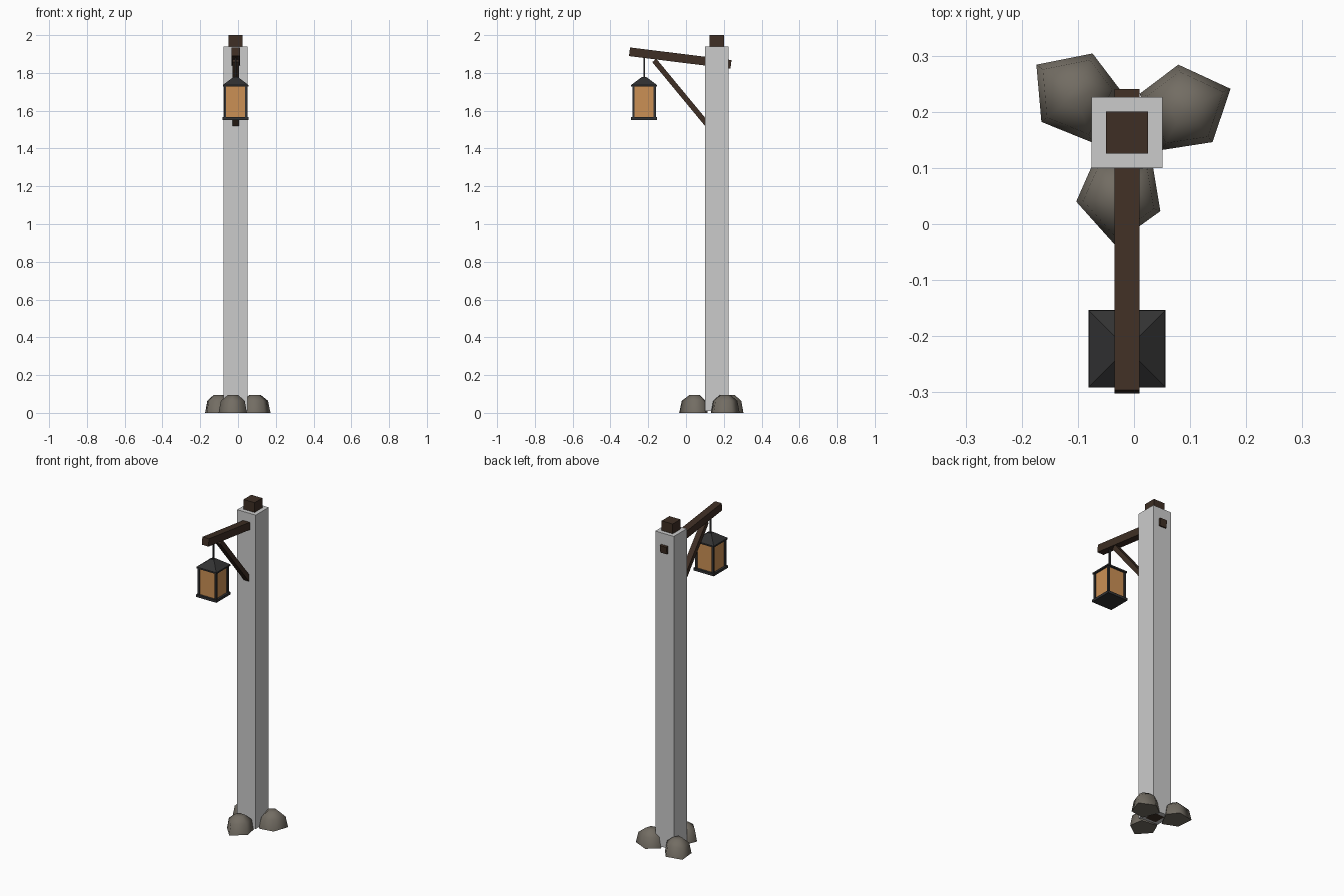
import bpy, bmesh, math
from mathutils import Vector, Matrix

if "Cube" in bpy.data.objects:
    bpy.data.objects.remove(bpy.data.objects["Cube"])


def mat(name, r, g, b):
    m = bpy.data.materials.new(name)
    m.diffuse_color = (r, g, b, 1)
    m.use_nodes = True
    m.node_tree.nodes["Principled BSDF"].inputs["Base Color"].default_value = m.diffuse_color
    return m


GREY = mat("pale_grey", 0.60, 0.60, 0.60)
WOOD = mat("dark_wood", 0.049, 0.028, 0.018)
METAL = mat("dark_metal", 0.032, 0.032, 0.033)
GLASS = mat("amber_glass", 0.60, 0.28, 0.09)
STONE = mat("stone", 0.17, 0.152, 0.125)

CX, PY, LY = -0.0125, 0.163, -0.222   # shared x centre, post y, lantern y


def finish(name, bm, material):
    bmesh.ops.recalc_face_normals(bm, faces=bm.faces[:])
    me = bpy.data.meshes.new(name)
    bm.to_mesh(me)
    bm.free()
    me.materials.append(material)
    ob = bpy.data.objects.new(name, me)
    bpy.context.collection.objects.link(ob)
    return ob


def box(name, centre, size, material, tilt=0.0):
    bm = bmesh.new()
    m = (Matrix.Translation(centre) @ Matrix.Rotation(tilt, 4, 'X')
         @ Matrix.Diagonal((*size, 1)))
    bmesh.ops.create_cube(bm, size=1, matrix=m)
    return finish(name, bm, material)


def beam(name, a, b, width, thick, material):
    """Square timber between two (y, z) points."""
    dy, dz = b[0] - a[0], b[1] - a[1]
    return box(name, (CX, (a[0] + b[0]) / 2, (a[1] + b[1]) / 2),
               (width, math.hypot(dy, dz), thick), material, math.atan2(dz, dy))


def loft(name, rings, material):
    """Closed solid through rings of points."""
    bm = bmesh.new()
    vs = [[bm.verts.new(p) for p in r] for r in rings]
    n = len(vs[0])
    for lo, hi in zip(vs, vs[1:]):
        for i in range(n):
            j = (i + 1) % n
            bm.faces.new((lo[i], lo[j], hi[j], hi[i]))
    bm.faces.new(vs[0])
    bm.faces.new(vs[-1])
    return finish(name, bm, material)


# Post: pale sleeve around a dark timber core
box("post_sleeve", (CX, PY, 0.975), (0.126, 0.126, 1.93), GREY)
box("post_core", (CX, PY, 1.005), (0.075, 0.075, 1.99), WOOD)

# Sloping arm through the post, and its brace
beam("arm", (-0.299, 1.912), (0.238, 1.845), 0.045, 0.046, WOOD)
beam("brace", (-0.168, 1.866), (0.114, 1.525), 0.035, 0.028, WOOD)

# Lantern
box("lantern_hanger", (CX, LY, 1.825), (0.008, 0.008, 0.13), METAL)
box("lantern_base", (CX, LY, 1.559), (0.138, 0.138, 0.015), METAL)
box("lantern_glass", (CX, LY, 1.647), (0.112, 0.112, 0.163), GLASS)
for sx in (-1, 1):
    for sy in (-1, 1):
        box("lantern_corner_bar", (CX + sx * 0.0565, LY + sy * 0.0565, 1.647),
            (0.012, 0.012, 0.166), METAL)


def square(half, z):
    return [(CX + x * half, LY + y * half, z)
            for x, y in ((-1, -1), (1, -1), (1, 1), (-1, 1))]


loft("lantern_roof", [square(0.068, 1.727), square(0.068, 1.736),
                      square(0.012, 1.778)], METAL)

# Three five-sided domed stones around the foot
outlines = {
    "stone_back_left": [(-0.174, 0.284), (-0.165, 0.182), (-0.076, 0.146),
                        (-0.026, 0.241), (-0.074, 0.304)],
    "stone_back_right": [(0.079, 0.284), (0.010, 0.232), (0.050, 0.132),
                         (0.140, 0.146), (0.172, 0.241)],
    "stone_front": [(-0.103, 0.040), (-0.035, -0.036), (0.047, 0.023),
                    (0.033, 0.107), (-0.070, 0.115)],
}
for name, pts in outlines.items():
    c = sum((Vector(p) for p in pts), Vector((0, 0))) / 5
    rings = []
    for z, s in ((0, 1), (0.064, 0.84), (0.095, 0.36)):
        rings.append([(*(c + (Vector(p) - c) * s), z) for p in pts])
    ob = loft(name, rings, STONE)
    # smooth dome, flat underside
    for f in ob.data.polygons:
        f.use_smooth = f.normal.z > -0.5
    for e in ob.data.edges:
        if all(ob.data.vertices[i].co.z < 0.001 for i in e.vertices):
            e.use_edge_sharp = True if hasattr(e, "use_edge_sharp") else None
